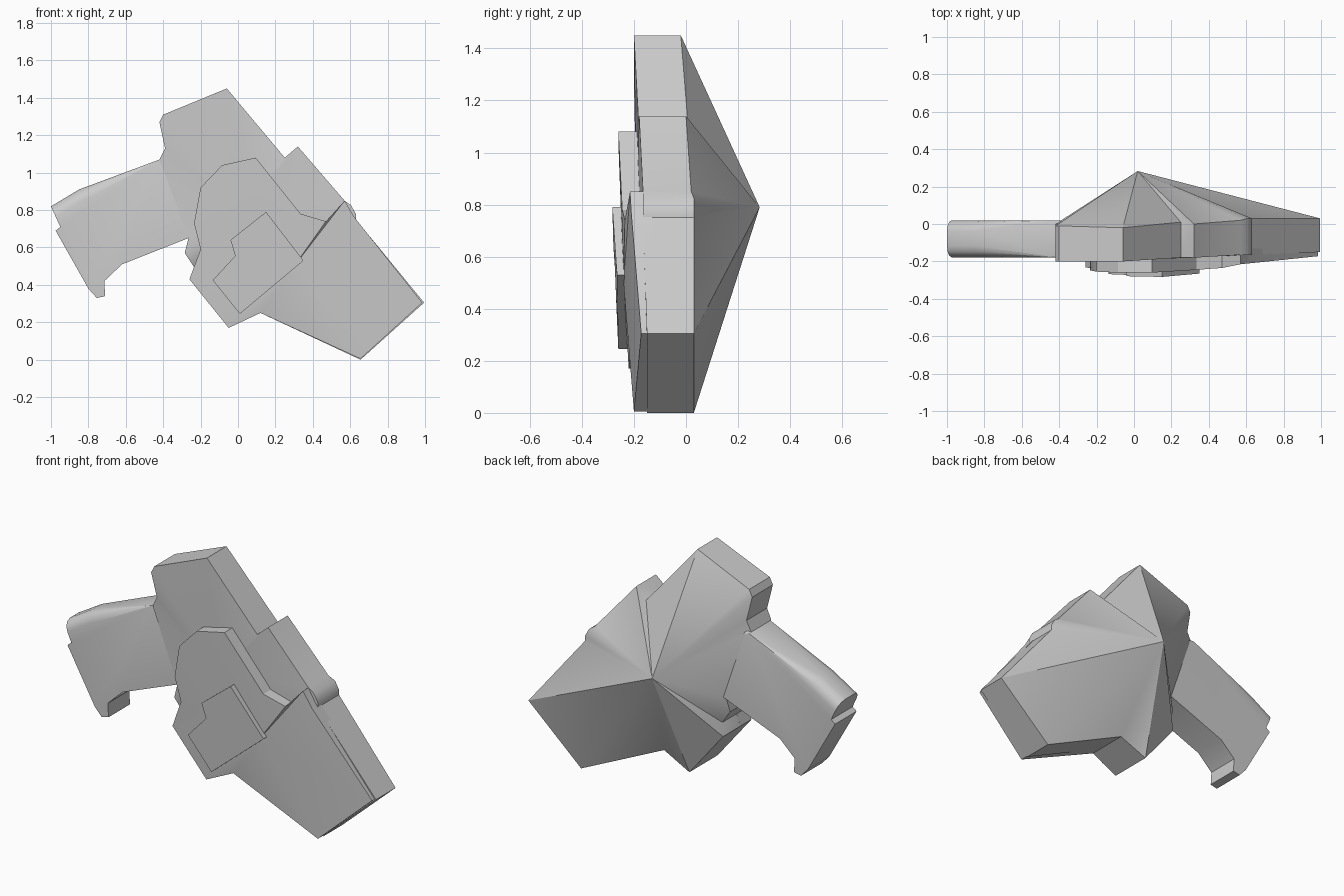
import bpy, bmesh, math

grey = bpy.data.materials.new("plain_grey")
grey.diffuse_color = (0.6, 0.6, 0.6, 1)


def finish(name, bm, angle=30):
    bmesh.ops.recalc_face_normals(bm, faces=bm.faces)
    me = bpy.data.meshes.new(name)
    bm.to_mesh(me)
    bm.free()
    me.materials.append(grey)
    ob = bpy.data.objects.new(name, me)
    bpy.context.collection.objects.link(ob)
    bpy.ops.object.select_all(action='DESELECT')
    ob.select_set(True)
    bpy.context.view_layer.objects.active = ob
    bpy.ops.object.shade_smooth_by_angle(angle=math.radians(angle))
    return ob


def solid(outline, front_apex=None, back_apex=None):
    """Outline of (x, z, front y, back y); each side is a flat cap or a fan to an apex."""
    bm = bmesh.new()
    front = [bm.verts.new((x, yf, z)) for x, z, yf, yb in outline]
    back = [bm.verts.new((x, yb, z)) for x, z, yf, yb in outline]
    n = len(outline)
    for ring, apex in ((front, front_apex), (back, back_apex)):
        if apex:
            tip = bm.verts.new(apex)
            for i in range(n):
                bm.faces.new((ring[i], ring[(i + 1) % n], tip))
        else:
            bm.faces.new(ring)
    for i in range(n):
        j = (i + 1) % n
        bm.faces.new((front[i], front[j], back[j], back[i]))
    return bm, front, back


# Main shell: thick rim, back rising to one peak
shell = [(-0.06, 1.45, -0.2, -0.02), (0.25, 1.08, -0.18, 0.01),
         (0.32, 1.14, -0.18, 0.0), (0.57, 0.85, -0.165, 0.02),
         (0.605, 0.825, -0.165, 0.03), (0.63, 0.78, -0.165, 0.03),
         (0.63, 0.75, -0.165, 0.03), (0.995, 0.305, -0.15, 0.03),
         (0.655, 0.0, -0.15, 0.03), (0.12, 0.25, -0.15, 0.03),
         (-0.05, 0.17, -0.15, 0.04), (-0.26, 0.43, -0.15, 0.03),
         (-0.235, 0.495, -0.17, 0.0), (-0.285, 0.57, -0.18, 0.0),
         (-0.265, 0.65, -0.18, 0.01), (-0.42, 1.07, -0.185, 0.0),
         (-0.39, 1.13, -0.19, 0.0), (-0.42, 1.27, -0.2, -0.01),
         (-0.4, 1.31, -0.2, -0.01)]
bm, _, _ = solid(shell, (0.02, -0.19, 0.79), (0.02, 0.283, 0.79))
finish("main_shell", bm)

# Raised front cover, gently domed
cover = [(0.095, 1.08, -0.26), (0.335, 0.78, -0.245), (0.47, 0.74, -0.235),
         (0.57, 0.85, -0.215), (0.62, 0.765, -0.21), (0.985, 0.305, -0.172),
         (0.655, 0.005, -0.2), (0.12, 0.25, -0.215), (-0.05, 0.17, -0.22),
         (-0.26, 0.43, -0.232), (-0.2, 0.59, -0.24), (-0.235, 0.73, -0.248),
         (-0.2, 0.92, -0.255), (-0.085, 1.04, -0.26)]
bm, _, _ = solid([(x, z, y, -0.13) for x, z, y in cover], (0.3, -0.24, 0.5))
finish("front_cover", bm)

# Small badge-like plate on the cover
plate = [(0.15, 0.79, -0.283), (0.35, 0.53, -0.265), (0.01, 0.245, -0.26),
         (-0.135, 0.425, -0.268), (-0.015, 0.555, -0.273), (-0.04, 0.64, -0.279)]
bm, _, _ = solid([(x, z, y, -0.21) for x, z, y in plate])
finish("small_plate", bm)

# Handle with rounded upper edges and a hooked foot
handle = [(-0.36, 1.09), (-0.42, 1.07), (-0.85, 0.91), (-1.0, 0.82), (-0.95, 0.71),
          (-0.975, 0.69), (-0.8, 0.38), (-0.755, 0.33), (-0.71, 0.34),
          (-0.715, 0.42), (-0.62, 0.51), (-0.265, 0.65), (-0.2, 0.68)]
bm, front, back = solid([(x, z, -0.178, 0.02) for x, z in handle])
upper = [bm.edges.get((ring[i], ring[i + 1])) for ring in (front, back) for i in range(3)]
bmesh.ops.bevel(bm, geom=upper, offset=0.06, segments=3, profile=0.5, affect='EDGES')
finish("handle", bm, 35)
